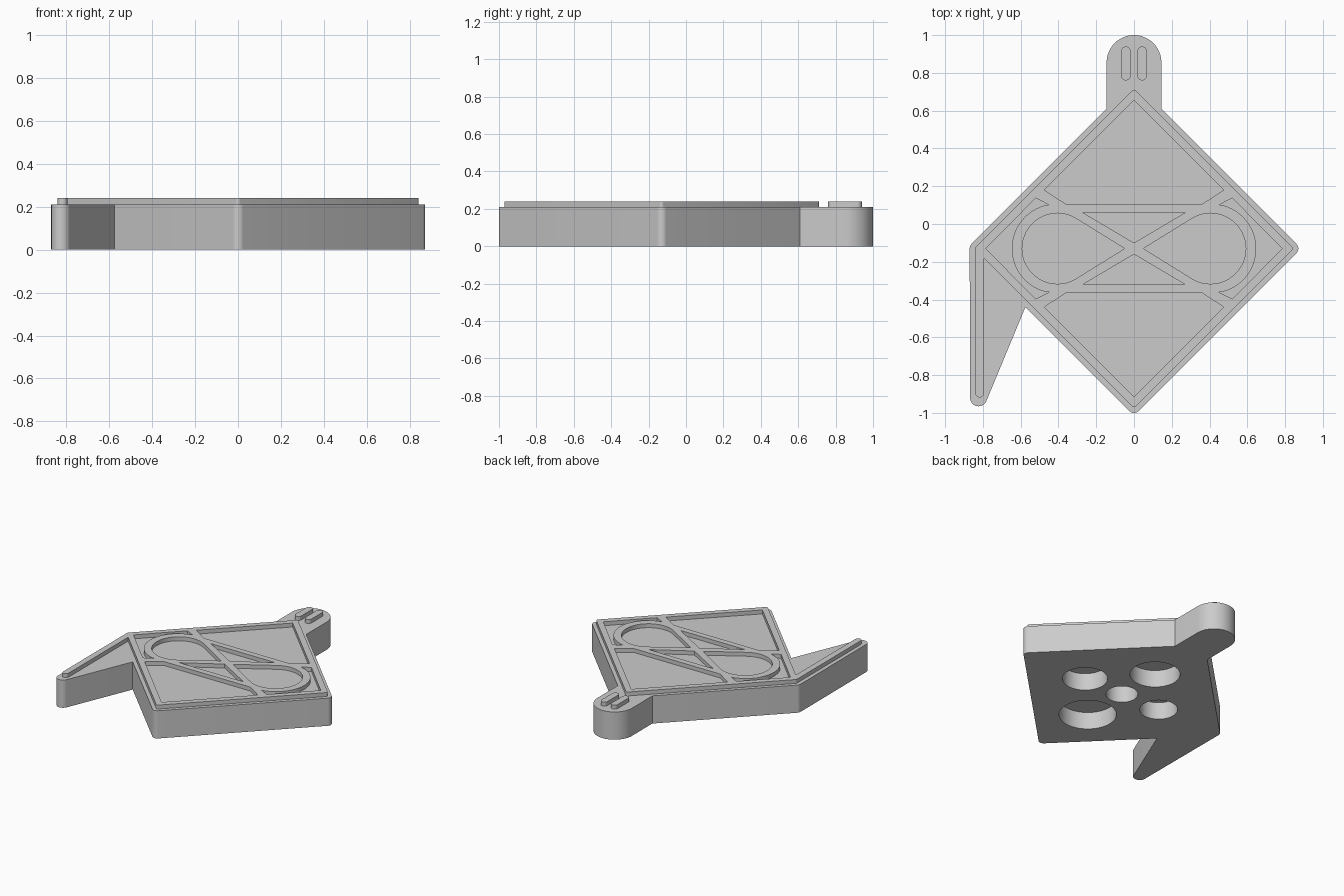
import bpy, bmesh
from math import sin, cos, radians

cube = bpy.data.objects.get("Cube")
if cube:
    bpy.data.objects.remove(cube)

CY = -0.13               # centre of the diamond body
BASE, TOP = 0.21, 0.24   # heights of the body and of the raised lines

mat = bpy.data.materials.new("light_grey")
mat.use_nodes = True
grey = (0.6, 0.6, 0.6, 1)
mat.diffuse_color = grey
mat.node_tree.nodes["Principled BSDF"].inputs["Base Color"].default_value = grey


def arc(cx, cy, r, a0, a1, n=8):
    angles = [radians(a0 + (a1 - a0) * i / n) for i in range(n + 1)]
    return [(cx + r * cos(a), cy + r * sin(a)) for a in angles]


def flip(points, sx, sy):
    """Mirror points about the diamond centre."""
    return [(x * sx, CY + (y - CY) * sy) for x, y in points]


def finish(obj):
    obj.data.materials.clear()
    obj.data.materials.append(mat)
    bpy.ops.object.select_all(action='DESELECT')
    obj.select_set(True)
    bpy.context.view_layer.objects.active = obj
    bpy.ops.object.shade_smooth_by_angle(angle=radians(30))


def evaluated_mesh(obj):
    dg = bpy.context.evaluated_depsgraph_get()
    return bpy.data.meshes.new_from_object(obj.evaluated_get(dg))


def prism(name, outline, z0, z1):
    """Extrude a closed outline between two heights."""
    bm = bmesh.new()
    face = bm.faces.new([bm.verts.new((x, y, z0)) for x, y in outline])
    new = bmesh.ops.extrude_face_region(bm, geom=[face])["geom"]
    verts = [v for v in new if isinstance(v, bmesh.types.BMVert)]
    bmesh.ops.translate(bm, vec=(0, 0, z1 - z0), verts=verts)
    bmesh.ops.recalc_face_normals(bm, faces=bm.faces)
    mesh = bpy.data.meshes.new(name)
    bm.to_mesh(mesh)
    bm.free()
    obj = bpy.data.objects.new(name, mesh)
    bpy.context.collection.objects.link(obj)
    return obj


def pierced_plate(name, loops, z0, z1):
    """Filled flat curve whose inner loops become openings."""
    curve = bpy.data.curves.new(name, 'CURVE')
    curve.dimensions = '2D'
    curve.fill_mode = 'BOTH'
    curve.extrude = (z1 - z0) / 2
    for loop in loops:
        spline = curve.splines.new('POLY')
        spline.points.add(len(loop) - 1)
        for p, (x, y) in zip(spline.points, loop):
            p.co = (x, y, 0, 1)
        spline.use_cyclic_u = True
    temp = bpy.data.objects.new(name + "_curve", curve)
    bpy.context.collection.objects.link(temp)
    mesh = evaluated_mesh(temp)
    bpy.data.objects.remove(temp)
    bm = bmesh.new()
    bm.from_mesh(mesh)
    bmesh.ops.remove_doubles(bm, verts=bm.verts, dist=0.0001)
    bmesh.ops.translate(bm, vec=(0, 0, (z0 + z1) / 2), verts=bm.verts)
    bmesh.ops.recalc_face_normals(bm, faces=bm.faces)
    bm.to_mesh(mesh)
    bm.free()
    obj = bpy.data.objects.new(name, mesh)
    bpy.context.collection.objects.link(obj)
    finish(obj)


# Body: rounded diamond with a round tab at the back and a fin at the right
body = prism("body", (
    arc(0, CY - 0.835, 0.035, -135, -45)
    + arc(0.835, CY, 0.035, -45, 45)
    + [(0.145, 0.61)] + arc(0, 0.855, 0.145, 0, 180, 32) + [(-0.145, 0.61)]
    + arc(-0.835, CY, 0.035, 135, 180, 4)
    + arc(-0.823, -0.92, 0.045, 180, 338, 16)
    + [(-0.575, -0.44)]), 0, BASE)

# Five round blind sockets in the underside
sockets = [(0, 0, 0.11), (0.33, 0, 0.155), (-0.33, 0, 0.13),
           (0, 0.355, 0.172), (0, -0.365, 0.197)]
cutters = []
for x, y, r in sockets:
    cutter = prism("socket_cutter", arc(x, CY + y, r, 0, 360, 48)[:-1], -0.05, 0.13)
    cutter.hide_render = True
    mod = body.modifiers.new("socket", 'BOOLEAN')
    mod.object = cutter
    mod.operation = 'DIFFERENCE'
    mod.solver = 'EXACT'
    cutters.append(cutter)
cut_mesh = evaluated_mesh(body)
body.modifiers.clear()
body.data = cut_mesh
for cutter in cutters:
    bpy.data.objects.remove(cutter)
finish(body)

# Raised lines: diamond border running into a strip along the fin
border = (arc(0, CY - 0.825, 0.015, -135, -45, 4)
          + arc(0.825, CY, 0.015, -45, 45, 4)
          + arc(0, CY + 0.825, 0.015, 45, 135, 4)
          + arc(-0.825, CY, 0.015, 135, 180, 2)
          + arc(-0.817, -0.895, 0.023, 180, 360, 12)
          + [(-0.794, -0.182)])

# Openings between the raised lines, mirrored in pairs
end_field = [(0, 0.655), (-0.475, 0.18), (-0.36, 0.105), (0.36, 0.105), (0.475, 0.18)]
triangle = [(-0.27, 0.06), (0.27, 0.06), (0, -0.1)]
loop_field = [(0.05, CY)] + arc(0.405, CY, 0.187, -120, 120, 32)
corner_field = ([(0.785, CY), (0.52, 0.137), (0.45, 0.101)]
                + arc(0.41, CY, 0.237, 76, -76, 24)
                + flip([(0.45, 0.101), (0.52, 0.137)], 1, -1))
openings = []
for s in (1, -1):
    openings += [flip(end_field, 1, s), flip(triangle, 1, s),
                 flip(loop_field, s, 1), flip(corner_field, s, 1)]
pierced_plate("raised_lines", [border] + openings, BASE, TOP)

# Two raised pegs on the tab
for side, x in (("left", 0.043), ("right", -0.043)):
    peg = prism(side + "_tab_peg",
                arc(x, 0.785, 0.025, 180, 360, 12) + arc(x, 0.915, 0.025, 0, 180, 12),
                BASE, TOP)
    finish(peg)
